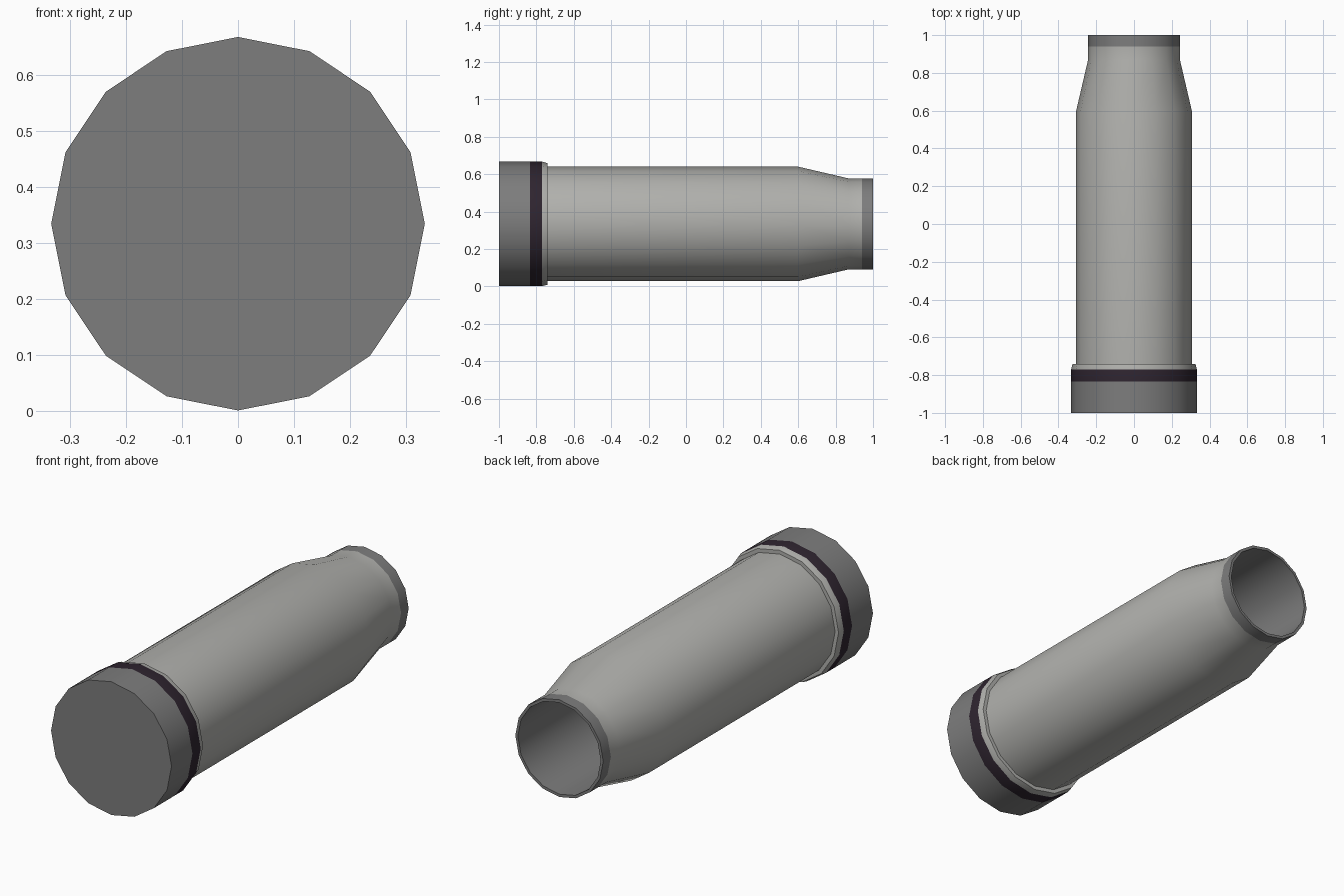
import bpy, bmesh, math

if "Cube" in bpy.data.objects:
    bpy.data.objects.remove(bpy.data.objects["Cube"])

SIDES = 16
CENTRE_Z = 0.334


def material(name, rgb):
    m = bpy.data.materials.new(name)
    m.diffuse_color = (*rgb, 1)
    m.use_nodes = True
    m.node_tree.nodes["Principled BSDF"].inputs["Base Color"].default_value = m.diffuse_color
    return m


steel = material("light warm grey", (0.44, 0.44, 0.42))
dark = material("dark grey", (0.205, 0.205, 0.205))
band = material("dark plum", (0.028, 0.018, 0.029))
MATS = [steel, dark, band]


def lathe(name, profile, cols, cap=None):
    """Spin (y, radius) points around the y axis; cols gives one colour per strip."""
    bm = bmesh.new()
    rings = []
    for y, r in profile:
        rings.append([bm.verts.new((r * math.sin(2 * math.pi * i / SIDES), y,
                                    CENTRE_Z + r * math.cos(2 * math.pi * i / SIDES)))
                      for i in range(SIDES)])
    for a, b, c in zip(rings, rings[1:], cols):
        for i in range(SIDES):
            j = (i + 1) % SIDES
            f = bm.faces.new((a[i], b[i], b[j], a[j]))
            f.material_index = c
    for ring in (rings[0], rings[-1]):
        bm.faces.new(ring).material_index = 1
    bmesh.ops.recalc_face_normals(bm, faces=bm.faces)
    me = bpy.data.meshes.new(name)
    bm.to_mesh(me)
    bm.free()
    for m in MATS:
        me.materials.append(m)
    ob = bpy.data.objects.new(name, me)
    bpy.context.collection.objects.link(ob)
    bpy.ops.object.select_all(action='DESELECT')
    ob.select_set(True)
    bpy.context.view_layer.objects.active = ob
    bpy.ops.object.shade_smooth_by_angle(angle=math.radians(30))
    return ob


# Whole casing: base, band, bevelled shoulder, body, taper, rim, hollow bore
lathe("casing",
      [(-1, 0.333), (-0.835, 0.333), (-0.77, 0.333), (-0.74, 0.325), (-0.74, 0.306),
       (0.6, 0.306), (0.87, 0.243), (0.94, 0.243), (1.0, 0.243),
       (1.0, 0.229), (-0.7, 0.229)],
      [1, 2, 0, 0, 0, 0, 0, 1, 1, 1])
